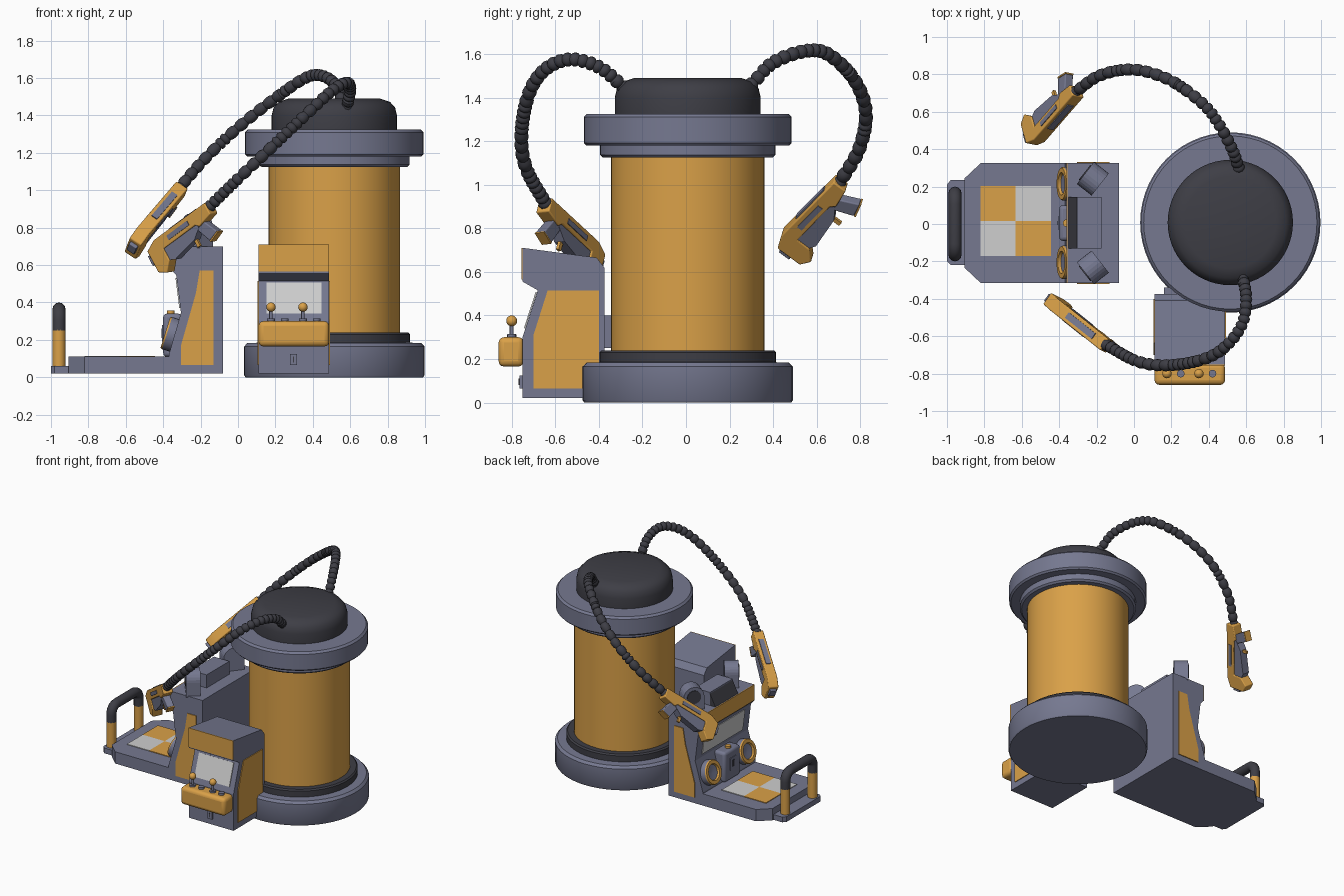
import bpy, bmesh, math
from mathutils import Vector

if "Cube" in bpy.data.objects:
    bpy.data.objects.remove(bpy.data.objects["Cube"])

def material(name, rgb):
    m = bpy.data.materials.new(name)
    m.diffuse_color = (*rgb, 1)
    m.use_nodes = True
    m.node_tree.nodes["Principled BSDF"].inputs["Base Color"].default_value = m.diffuse_color
    return m

YELLOW = material("amber_yellow", (0.70, 0.355, 0.065))
GREY = material("slate_grey", (0.18, 0.19, 0.28))
DARK = material("charcoal", (0.048, 0.048, 0.06))
LIGHT = material("pale_grey", (0.62, 0.62, 0.62))

X, Y, Z, O = Vector((1, 0, 0)), Vector((0, 1, 0)), Vector((0, 0, 1)), Vector((0, 0, 0))
XZ, YZ, XY = (X, Z, Y, O), (Y, Z, X, O), (X, Y, Z, O)

def finish(name, bm, mats, bevel=0, smooth=True):
    bmesh.ops.recalc_face_normals(bm, faces=bm.faces[:])
    me = bpy.data.meshes.new(name)
    bm.to_mesh(me)
    bm.free()
    ob = bpy.data.objects.new(name, me)
    bpy.context.collection.objects.link(ob)
    for m in mats:
        me.materials.append(m)
    if bevel:
        mod = ob.modifiers.new("bevel", 'BEVEL')
        mod.width, mod.segments, mod.limit_method = bevel, 3, 'ANGLE'
    if smooth:
        bpy.ops.object.select_all(action='DESELECT')
        ob.select_set(True)
        bpy.context.view_layer.objects.active = ob
        bpy.ops.object.shade_smooth_by_angle(angle=math.radians(35))
    return ob

def prism(name, pts, lo, hi, mat, frame=XY, bevel=0):
    """Extrude a 2D outline in the plane (a, b) from lo to hi along c."""
    a, b, c, o = frame
    bm = bmesh.new()
    ends = [[bm.verts.new(o + a * p + b * q + c * h) for p, q in pts] for h in (lo, hi)]
    n = len(pts)
    for e in ends:
        bm.faces.new(e)
    for i in range(n):
        j = (i + 1) % n
        bm.faces.new((ends[0][i], ends[0][j], ends[1][j], ends[1][i]))
    return finish(name, bm, [mat], bevel, bevel > 0)

def box(name, x0, x1, y0, y1, z0, z1, mat, bevel=0, frame=XY):
    return prism(name, [(x0, y0), (x1, y0), (x1, y1), (x0, y1)], z0, z1, mat, frame, bevel)

def lathe(name, prof, mats, loc, axis=Z, seg=48):
    """prof: (radius, height, material index of the band above)."""
    q = Z.rotation_difference(Vector(axis).normalized())
    bm = bmesh.new()
    rings = [[bm.verts.new(Vector(loc) + q @ Vector((r * math.cos(t), r * math.sin(t), h)))
              for t in (2 * math.pi * i / seg for i in range(seg))] for r, h, _ in prof]
    for k in range(len(prof) - 1):
        for i in range(seg):
            j = (i + 1) % seg
            f = bm.faces.new((rings[k][i], rings[k][j], rings[k + 1][j], rings[k + 1][i]))
            f.material_index = prof[k][2]
    bm.faces.new(rings[0]).material_index = prof[0][2]
    bm.faces.new(rings[-1]).material_index = prof[-1][2]
    return finish(name, bm, mats)

def disc(name, loc, r, depth, mat, axis=Z, seg=24):
    return lathe(name, [(r, 0, 0), (r, depth, 0)], [mat], loc, axis, seg)

def ball(name, loc, r, mat):
    bm = bmesh.new()
    bmesh.ops.create_uvsphere(bm, u_segments=16, v_segments=10, radius=r)
    bmesh.ops.translate(bm, verts=bm.verts[:], vec=loc)
    return finish(name, bm, [mat])

def tube(name, pts, radii, depth, mat, res=4):
    cu = bpy.data.curves.new(name, 'CURVE')
    cu.dimensions, cu.bevel_depth, cu.bevel_resolution, cu.use_fill_caps = '3D', depth, res, True
    sp = cu.splines.new('POLY')
    sp.points.add(len(pts) - 1)
    for p, co, r in zip(sp.points, pts, radii):
        p.co, p.radius = (*co, 1), r
    cu.materials.append(mat)
    ob = bpy.data.objects.new(name, cu)
    bpy.context.collection.objects.link(ob)
    bpy.ops.object.select_all(action='DESELECT')
    ob.select_set(True)
    bpy.context.view_layer.objects.active = ob
    bpy.ops.object.convert(target='MESH')
    bpy.ops.object.shade_smooth_by_angle(angle=math.radians(35))

# Central column: base, collar, body, rings and dome
lathe("column", [
    (.475, 0, 0), (.482, .01, 0), (.482, .165, 0), (.465, .183, 0), (.405, .185, 1), (.405, .23, 1),
    (.395, .24, 1), (.352, .24, 2), (.352, 1.125, 0), (.39, 1.125, 0), (.403, 1.137, 0), (.403, 1.18, 0),
    (.465, 1.18, 0), (.477, 1.192, 0), (.477, 1.31, 0), (.463, 1.325, 0), (.335, 1.325, 1), (.335, 1.40, 1),
    (.325, 1.442, 1), (.298, 1.472, 1), (.245, 1.49, 1), (.01, 1.49, 1)],
    [GREY, DARK, YELLOW], (.515, .008, 0), seg=56)

# Ribbed hoses from the dome to the guns
def hose(name, ctrl):
    c = [Vector(p) for p in ctrl]
    c = [2 * c[0] - c[1]] + c + [2 * c[-1] - c[-2]]
    fine = []
    for p0, p1, p2, p3 in zip(c, c[1:], c[2:], c[3:]):
        for i in range(30):
            t = i / 30
            fine.append(.5 * (2 * p1 + (p2 - p0) * t + (2 * p0 - 5 * p1 + 4 * p2 - p3) * t * t
                              + (3 * p1 - p0 - 3 * p2 + p3) * t ** 3))
    pts, run = [fine[0]], 0
    for a, b in zip(fine, fine[1:]):
        run += (b - a).length
        if run >= .0085:
            pts.append(b)
            run = 0
    tube(name, pts, [(.7, .95, 1, .95)[i % 4] for i in range(len(pts))], .033, DARK)

hose("front_hose", [(.57, -.24, 1.41), (.585, -.30, 1.46), (.60, -.40, 1.54), (.58, -.53, 1.575),
                    (.50, -.645, 1.53), (.38, -.72, 1.42), (.19, -.755, 1.24), (.02, -.735, 1.08), (-.16, -.64, .905)])
hose("rear_hose", [(.57, .26, 1.42), (.555, .315, 1.475), (.525, .40, 1.56), (.45, .54, 1.612), (.36, .65, 1.60),
                   (.19, .77, 1.485), (0, .825, 1.335), (-.18, .795, 1.165), (-.315, .705, 1.01)])

# Two hanging light guns
def gun(side, origin, u, w):
    u = Vector(u).normalized()
    w = Vector(w)
    w = (w - u * w.dot(u)).normalized()
    f = (u, w, u.cross(w), Vector(origin))
    n = side + "_gun_"
    prism(n + "frame", [(-.02, -.03), (.38, -.03), (.45, .0), (.45, .13), (.40, .16), (.35, .11),
                        (.35, .04), (.10, .04), (.08, .06), (-.02, .04)], -.037, .037, YELLOW, f, .006)
    prism(n + "body", [(.09, .02), (.37, .02), (.37, .10), (.32, .125), (.15, .10), (.09, .06)],
          -.028, .028, GREY, f)
    prism(n + "grip", [(.05, .04), (.12, .04), (.07, .155), (.0, .135)], -.026, .026, GREY, f, .006)
    prism(n + "grip_end", [(.07, .155), (.0, .135), (-.003, .142), (.067, .163)], -.026, .026, YELLOW, f)
    box(n + "top_strip", .06, .27, -.036, -.028, -.018, .018, GREY, 0, f)
    box(n + "muzzle", .44, .47, .02, .08, -.024, .024, GREY, .004, f)
    box(n + "trigger", .15, .17, .10, .14, -.008, .008, YELLOW, 0, f)
    for s in (-1, 1):
        c = sorted((s * .036, s * .041))
        box(n + "side_slot", .13, .29, -.006, .02, *c, GREY, 0, f)

gun("front", (-.16, -.64, .90), (-.68, .54, -.50), (.45, -.22, -.86))
gun("rear", (-.315, .695, 1.0), (-.52, -.60, -.61), (-.22, .79, -.57))

# Arcade cabinet
prism("arcade_cabinet", [(-.75, .02), (-.75, .30), (-.68, .515), (-.75, .555), (-.75, .71), (-.41, .665),
                         (-.375, .62), (-.375, .02)], .11, .487, GREY, YZ)
panel = [(-.70, .065), (-.40, .065), (-.40, .515), (-.635, .515), (-.70, .31)]
for x0, x1 in ((.104, .11), (.487, .493)):
    prism("arcade_side_panel", panel, x0, x1, YELLOW, YZ)
box("arcade_marquee", .11, .487, -.756, -.75, .565, .71, YELLOW)
prism("arcade_screen", [(-.738, .34), (-.684, .505), (-.690, .508), (-.744, .342)], .152, .446, LIGHT, YZ)
box("arcade_control_panel", .11, .487, -.86, -.745, .165, .30, YELLOW, .025)
box("arcade_coin_slot", .278, .315, -.765, -.75, .065, .125, GREY)
box("arcade_coin_slit", .293, .30, -.769, -.765, .08, .11, DARK)
box("arcade_rear_block", .16, .44, -.38, -.34, .25, .40, GREY)
for x in (.176, .347):
    disc("joystick_base", (x, -.80, .295), .022, .018, GREY)
    disc("joystick_stem", (x, -.80, .30), .009, .07, GREY)
    ball("joystick_knob", (x, -.80, .375), .025, YELLOW)
for x in (.25, .42):
    disc("arcade_button", (x, -.80, .295), .02, .02, GREY)

# Dance machine platform and tiles
prism("dance_platform", [(-.08, -.315), (-.82, -.315), (-.905, -.235), (-.905, .245), (-.82, .325), (-.08, .325)],
      .02, .11, GREY)
prism("handle_plate", [(-.88, -.22), (-.98, -.22), (-1, -.20), (-1, .21), (-.98, .235), (-.88, .235)], .02, .06, GREY)
for i in range(2):
    for j in range(2):
        x, y = -.82 + .1875 * i, -.172 + .1875 * j
        box("dance_tile", x, x + .1875, y, y + .1875, .108, .115, LIGHT if i == j else YELLOW)

# Safety handle
for s in (-1, 1):
    disc("handle_post", (-.957, s * .165, .055), .034, .2, YELLOW)
arc = [(-.957, .165, .25)]
for k in range(7):
    t = math.pi / 2 * k / 6
    arc.append((-.957, .105 + .06 * math.cos(t), .305 + .06 * math.sin(t)))
arc += [(x, -y, z) for x, y, z in reversed(arc)]
tube("handle_bar", arc, [1] * len(arc), .035, DARK)

# Dance machine cabinet
prism("dance_cabinet", [(-.08, .02), (-.08, .70), (-.355, .70), (-.355, .575), (-.33, .545), (-.305, .345),
                        (-.37, .12), (-.37, .02)], -.315, .325, GREY, XZ)
for y0, y1 in ((-.321, -.315), (.325, .331)):
    prism("dance_side_panel", [(-.305, .065), (-.13, .065), (-.13, .57), (-.205, .57), (-.225, .45), (-.305, .17)],
          y0, y1, YELLOW, XZ)
box("dance_marquee", -.361, -.355, -.315, .325, .58, .70, YELLOW)
prism("dance_screen", [(-.328, .53), (-.308, .37), (-.314, .37), (-.334, .53)], -.24, .25, LIGHT, XZ)
box("coin_console", -.40, -.30, -.09, .10, .11, .34, GREY, .02)
box("coin_console_plate", -.405, -.40, -.03, .04, .19, .28, GREY)
box("coin_console_slot", -.408, -.404, -.006, .016, .21, .26, DARK)
disc("console_button", (-.36, .005, .335), .02, .022, YELLOW)
tilt = Vector((-.95, 0, .30))
for y in (-.205, .215):
    base = Vector((-.36, y, .23))
    lathe("lower_speaker", [(.09, -.04, 0), (.09, .02, 1), (.085, .03, 1), (.06, .03, 1), (.055, .015, 0), (.01, .01, 0)],
          [GREY, YELLOW], base, tilt, 32)

# Angled speakers and centre block on top of the cabinet
for s in (-1, 1):
    ang = math.radians(-38 * s)
    a, b = Vector((math.cos(ang), math.sin(ang), 0)), Vector((-math.sin(ang), math.cos(ang), 0))
    f = (b, Z, a, Vector((-.22, .005 + s * .237, .70)))
    arch = [(-.075, -.01), (.075, -.01)] + [(.075 * math.cos(t), .10 + .075 * math.sin(t))
                                            for t in (math.pi * k / 12 for k in range(13))]
    ob = prism("top_speaker", arch, -.05, .05, GREY, f)
    disc("top_speaker_cone", f[3] + Z * .10 - a * .05, .05, .006, DARK, -a)
box("top_block", -.305, -.175, -.13, .145, .70, .80, GREY)
prism("top_block_front", [(-.35, .70), (-.305, .70), (-.305, .79)], -.13, .145, DARK, XZ)
